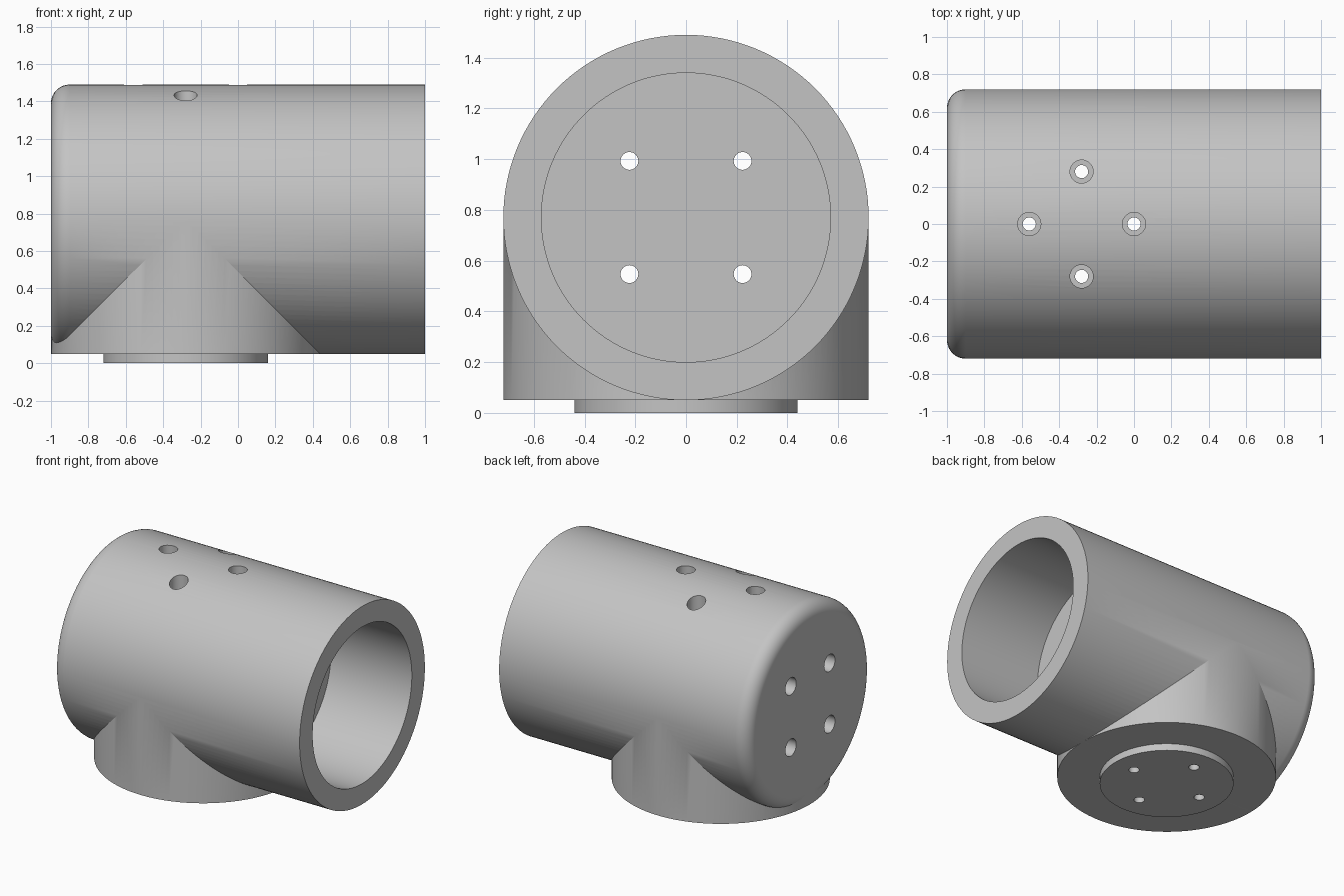
import bpy, bmesh, math
from mathutils import Matrix

old = bpy.data.objects.get("Cube")
if old:
    bpy.data.objects.remove(old, do_unlink=True)

AXIS_Z = 0.77      # height of the barrel axis
STEM_X = -0.28     # centre of the upright stem
R = 0.72

grey = bpy.data.materials.new("light grey")
grey.use_nodes = True
colour = (0.55, 0.55, 0.55, 1)
grey.diffuse_color = colour
grey.node_tree.nodes["Principled BSDF"].inputs["Base Color"].default_value = colour

UPRIGHT = Matrix.Identity(4)
ALONG_X = Matrix.Rotation(math.pi / 2, 4, "Y")


def lathe(name, profile, place, turn=UPRIGHT, sides=128):
    """Solid of revolution from (radius, height) points, closed on its axis."""
    bm = bmesh.new()
    rings = []
    for r, h in profile:
        rings.append([bm.verts.new((r * math.cos(2 * math.pi * i / sides),
                                    r * math.sin(2 * math.pi * i / sides), h))
                      for i in range(sides)])
    for low, high in zip(rings, rings[1:]):
        for i in range(sides):
            j = (i + 1) % sides
            bm.faces.new((low[i], low[j], high[j], high[i]))
    bm.faces.new(rings[0][::-1])
    bm.faces.new(rings[-1])
    bmesh.ops.recalc_face_normals(bm, faces=bm.faces)
    bm.transform(Matrix.Translation(place) @ turn)
    mesh = bpy.data.meshes.new(name)
    bm.to_mesh(mesh)
    bm.free()
    mesh.materials.append(grey)
    obj = bpy.data.objects.new(name, mesh)
    bpy.context.collection.objects.link(obj)
    return obj


def combine(target, tool, operation):
    bpy.context.view_layer.objects.active = target
    mod = target.modifiers.new(operation.lower(), "BOOLEAN")
    mod.operation = operation
    mod.solver = "EXACT"
    mod.object = tool
    bpy.ops.object.modifier_apply(modifier=mod.name)
    bpy.data.objects.remove(tool, do_unlink=True)


# Barrel with a rounded closed end
round_r = 0.1
arc = [(R - round_r + round_r * math.sin(a), -1 + round_r - round_r * math.cos(a))
       for a in (math.pi / 2 * k / 10 for k in range(11))]
body = lathe("pipe_body", arc + [(R, 1)], (0, 0, AXIS_Z), ALONG_X)

# Upright stem with its locating disc
stem_r = R - 0.0003
stem = lathe("stem", [(0.44, 0), (0.44, 0.05), (stem_r, 0.05), (stem_r, AXIS_Z)],
             (STEM_X, 0, 0))
combine(body, stem, "UNION")

# Blind bore in the open end
bore = lathe("bore_cutter", [(0.57, 0.35), (0.57, 1.2)], (0, 0, AXIS_Z), ALONG_X)
combine(body, bore, "DIFFERENCE")

# Stepped bolt holes down through the stem
down_hole = [(0.035, -0.1), (0.035, 0.35), (0.062, 0.35), (0.062, 1.7)]
for k in range(4):
    a = k * math.pi / 2
    place = (STEM_X + 0.28 * math.cos(a), 0.28 * math.sin(a), 0)
    combine(body, lathe("bolt_cutter", down_hole, place, sides=32), "DIFFERENCE")

# Stepped bolt holes through the closed end
end_hole = [(0.062, -1.2), (0.062, 0.05), (0.035, 0.05), (0.035, 0.5)]
for sy in (-1, 1):
    for sz in (-1, 1):
        place = (0, 0.223 * sy, AXIS_Z + 0.223 * sz)
        combine(body, lathe("bolt_cutter", end_hole, place, ALONG_X, 32), "DIFFERENCE")

# Smooth round walls, crisp edges
bpy.ops.object.select_all(action="DESELECT")
body.select_set(True)
bpy.context.view_layer.objects.active = body
bpy.ops.object.shade_smooth_by_angle(angle=math.radians(25))
